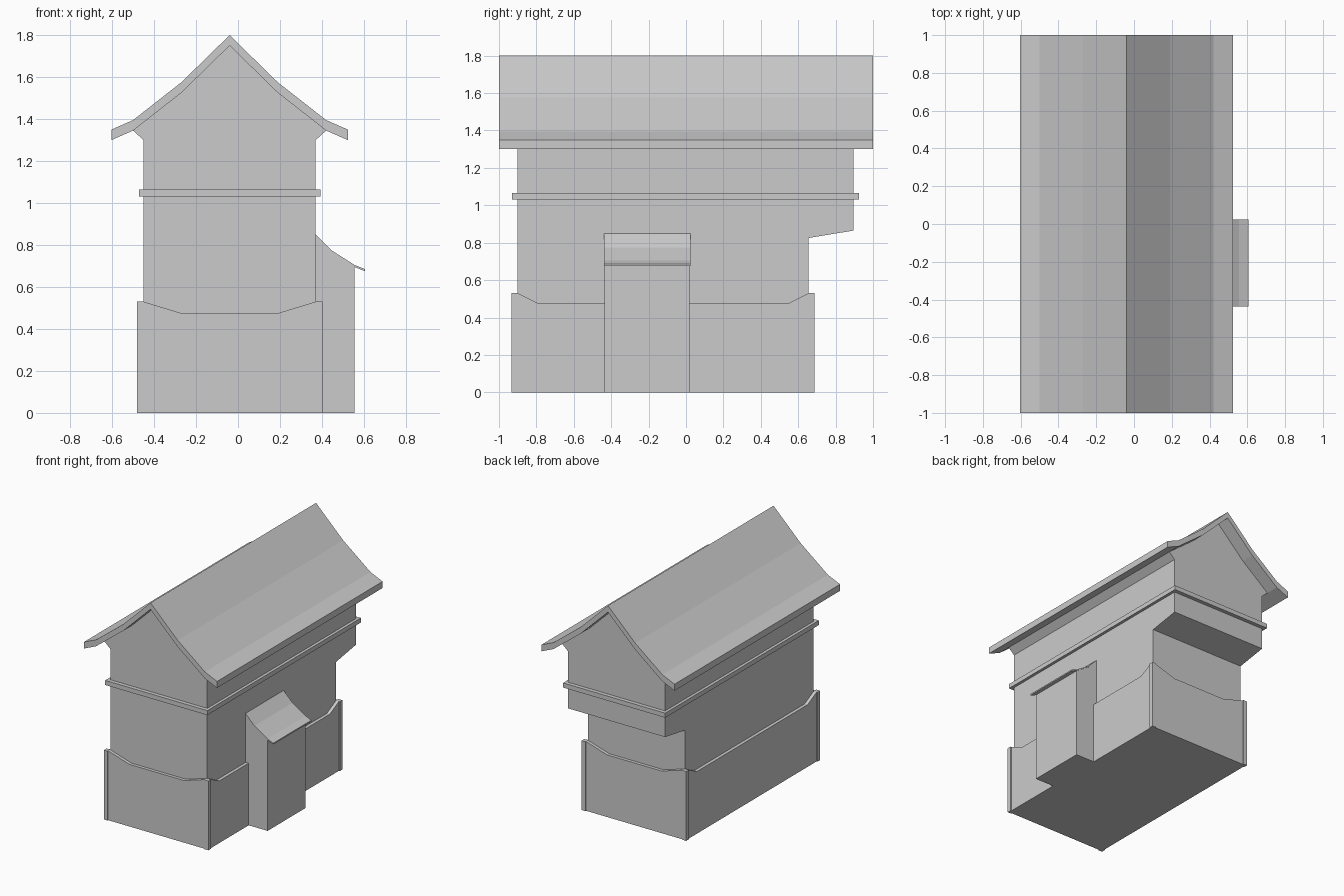
import bpy, bmesh

if "Cube" in bpy.data.objects:
    bpy.data.objects.remove(bpy.data.objects["Cube"])

# Extrude a flat profile along an axis; profile coords are the other two axes in order
def prism(name, pts, axis, a, b):
    def co(p, t):
        v = list(p)
        v.insert("xyz".index(axis), t)
        return v
    bm = bmesh.new()
    lo = [bm.verts.new(co(p, a)) for p in pts]
    hi = [bm.verts.new(co(p, b)) for p in pts]
    bm.faces.new(lo)
    bm.faces.new(hi[::-1])
    n = len(pts)
    for i in range(n):
        j = (i + 1) % n
        bm.faces.new((lo[j], lo[i], hi[i], hi[j]))
    bmesh.ops.recalc_face_normals(bm, faces=bm.faces[:])
    me = bpy.data.meshes.new(name)
    bm.to_mesh(me)
    bm.free()
    ob = bpy.data.objects.new(name, me)
    bpy.context.collection.objects.link(ob)
    return ob

def rect(x0, x1, y0, y1):
    return [(x0, y0), (x1, y0), (x1, y1), (x0, y1)]

C = -0.04                     # centre line of the house
XL, XR = -0.45, 0.37          # side walls
YF, YB, YT = -0.9, 0.655, 0.895   # front wall, lower back wall, overhanging back wall

# Main roof: bent slopes of constant vertical thickness
half = [(0, 1.8), (0.23, 1.575), (0.46, 1.395), (0.563, 1.35)]
top = [(C - x, z) for x, z in half[:0:-1]] + [(C + x, z) for x, z in half]
prism("main_roof", top + [(x, z - 0.05) for x, z in top[::-1]], "y", -1, 1)

# House body with flared eaves, notched under the back overhang
wall = [(XL, 0), (XR, 0), (XR, 1.30), (C + 0.46, 1.345), (C + 0.23, 1.525), (C, 1.75),
        (C - 0.23, 1.525), (C - 0.46, 1.345), (XL, 1.30)]
body = prism("house_body", wall, "y", YF, YT)
cutter = prism("overhang_cutter", [(YB, -0.1), (1.1, -0.1), (1.1, 0.899), (YB, 0.825)],
               "x", -1, 1)
cutter.hide_render = True
cutter.hide_set(True)
mod = body.modifiers.new("overhang", "BOOLEAN")
mod.operation = "DIFFERENCE"
mod.object = cutter

# Moulding band around the upper storey
prism("wall_band", rect(XL - 0.022, XR + 0.022, YF - 0.03, YT + 0.03), "z", 1.03, 1.065)

# Plinth panels with dipped tops
def dipped(a, b, d):
    return [(a, 0), (b, 0), (b, 0.53), (b - d, 0.475), (a + d, 0.475), (a, 0.53)]

T = 0.025
for name, axis, prof, a, b in (
        ("plinth_front", "y", dipped(XL, XR, 0.18), YF - T, YF),
        ("plinth_back", "y", dipped(XL, XR, 0.18), YB, YB + T),
        ("plinth_left", "x", dipped(YF, YB, 0.11), XL - T, XL),
        ("plinth_right", "x", dipped(YF, YB, 0.11), XR, XR + T)):
    prism(name, prof, axis, a, b)

# Corner posts
for x, sx in ((XL, -1), (XR, 1)):
    for y, sy in ((YF, -1), (YB, 1)):
        prism("corner_post", rect(x, x + sx * 0.032, y, y + sy * 0.032), "z", 0, 0.53)

# Side porch and its thin curved roof
slope = [(XR, 0.85), (0.445, 0.775), (0.555, 0.705), (0.605, 0.685)]
prism("porch_body", [(XR, 0), (0.555, 0)] + [(x, z - 0.005) for x, z in slope[2::-1]],
      "y", -0.435, 0.02)
prism("porch_roof", slope + [(x, z - 0.01) for x, z in slope[::-1]], "y", -0.438, 0.023)
